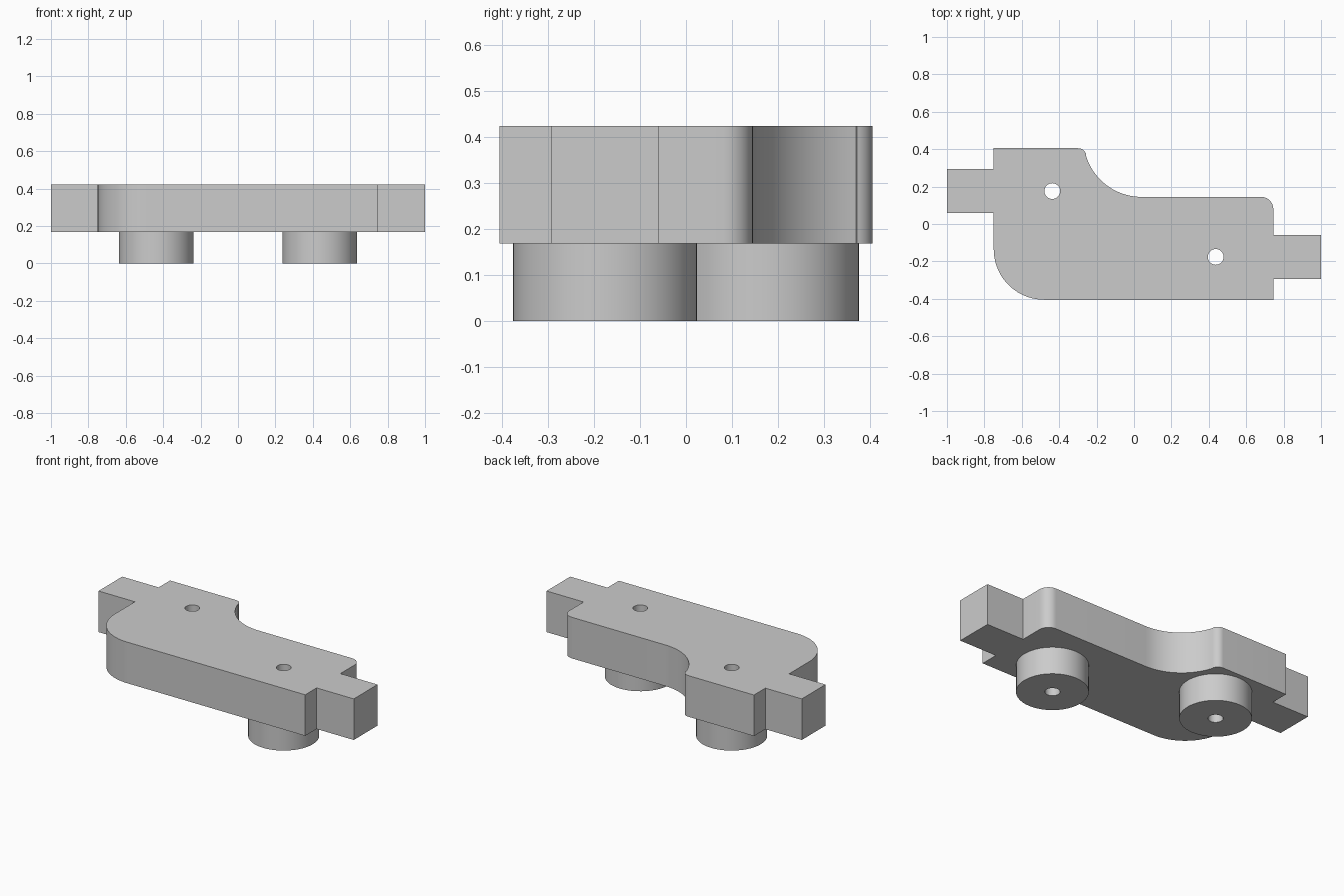
import bpy, bmesh
from math import cos, sin, radians, pi

cube = bpy.data.objects.get("Cube")
if cube:
    bpy.data.objects.remove(cube, do_unlink=True)

grey = bpy.data.materials.new("plain grey")
grey.use_nodes = True
colour = (0.6, 0.6, 0.6, 1)
grey.diffuse_color = colour
grey.node_tree.nodes["Principled BSDF"].inputs["Base Color"].default_value = colour


def arc(cx, cy, r, start, end, steps):
    angles = [radians(start + (end - start) * i / steps) for i in range(steps + 1)]
    return [(cx + r * cos(a), cy + r * sin(a)) for a in angles]


def circle(cx, cy, r, sides=48):
    return arc(cx, cy, r, 0, 360, sides)[:-1]


def extruded(name, loops, bottom, top):
    """Extrude an outline, with any inner loops left as through holes."""
    curve = bpy.data.curves.new(name, 'CURVE')
    curve.dimensions = '2D'
    curve.fill_mode = 'BOTH'
    curve.extrude = (top - bottom) / 2
    for loop in loops:
        spline = curve.splines.new('POLY')
        spline.points.add(len(loop) - 1)
        for point, (x, y) in zip(spline.points, loop):
            point.co = (x, y, 0, 1)
        spline.use_cyclic_u = True
    helper = bpy.data.objects.new(name + " profile", curve)
    bpy.context.collection.objects.link(helper)
    bpy.context.view_layer.update()
    mesh = bpy.data.meshes.new_from_object(
        helper.evaluated_get(bpy.context.evaluated_depsgraph_get()))
    bpy.data.objects.remove(helper, do_unlink=True)

    # Weld the caps to the walls
    bm = bmesh.new()
    bm.from_mesh(mesh)
    bmesh.ops.remove_doubles(bm, verts=bm.verts, dist=0.0001)
    bmesh.ops.translate(bm, verts=bm.verts, vec=(0, 0, (bottom + top) / 2))
    bmesh.ops.recalc_face_normals(bm, faces=bm.faces)
    bm.to_mesh(mesh)
    bm.free()

    mesh.materials.clear()
    mesh.materials.append(grey)
    obj = bpy.data.objects.new(name, mesh)
    bpy.context.collection.objects.link(obj)
    bpy.ops.object.select_all(action='DESELECT')
    obj.select_set(True)
    bpy.context.view_layer.objects.active = obj
    bpy.ops.object.shade_smooth_by_angle(angle=pi / 6)
    return obj


UNDERSIDE, TOP = 0.168, 0.423
SIDE, EDGE = 0.75, 0.405
HOLE = 0.042
centres = {"left_boss": (0.437, -0.176), "right_boss": (-0.437, 0.176)}

# Plate outline, anticlockwise from the large rounded corner
outline = arc(-0.48, -0.135, 0.27, 180, 270, 20)
outline += [(SIDE - 0.005, -EDGE),
            (SIDE - 0.005, -0.293), (1, -0.293), (1, -0.06), (SIDE - 0.005, -0.06)]
outline += arc(0.68, 0.08, 0.065, 0, 90, 10)
outline += arc(0.04, 0.455, 0.31, 270, 196, 20)
outline += arc(-0.3, 0.358, 0.047, 16, 90, 8)
outline += [(-SIDE, EDGE), (-SIDE, 0.293), (-1, 0.293), (-1, 0.06), (-SIDE, 0.06)]

# Plate with end tabs and two through holes
holes = [circle(x, y, HOLE) for x, y in centres.values()]
extruded("plate", [outline] + holes, UNDERSIDE, TOP)

# Hollow bosses under the plate
for name, (x, y) in centres.items():
    extruded(name, [circle(x, y, 0.2), circle(x, y, HOLE)], 0, UNDERSIDE)
